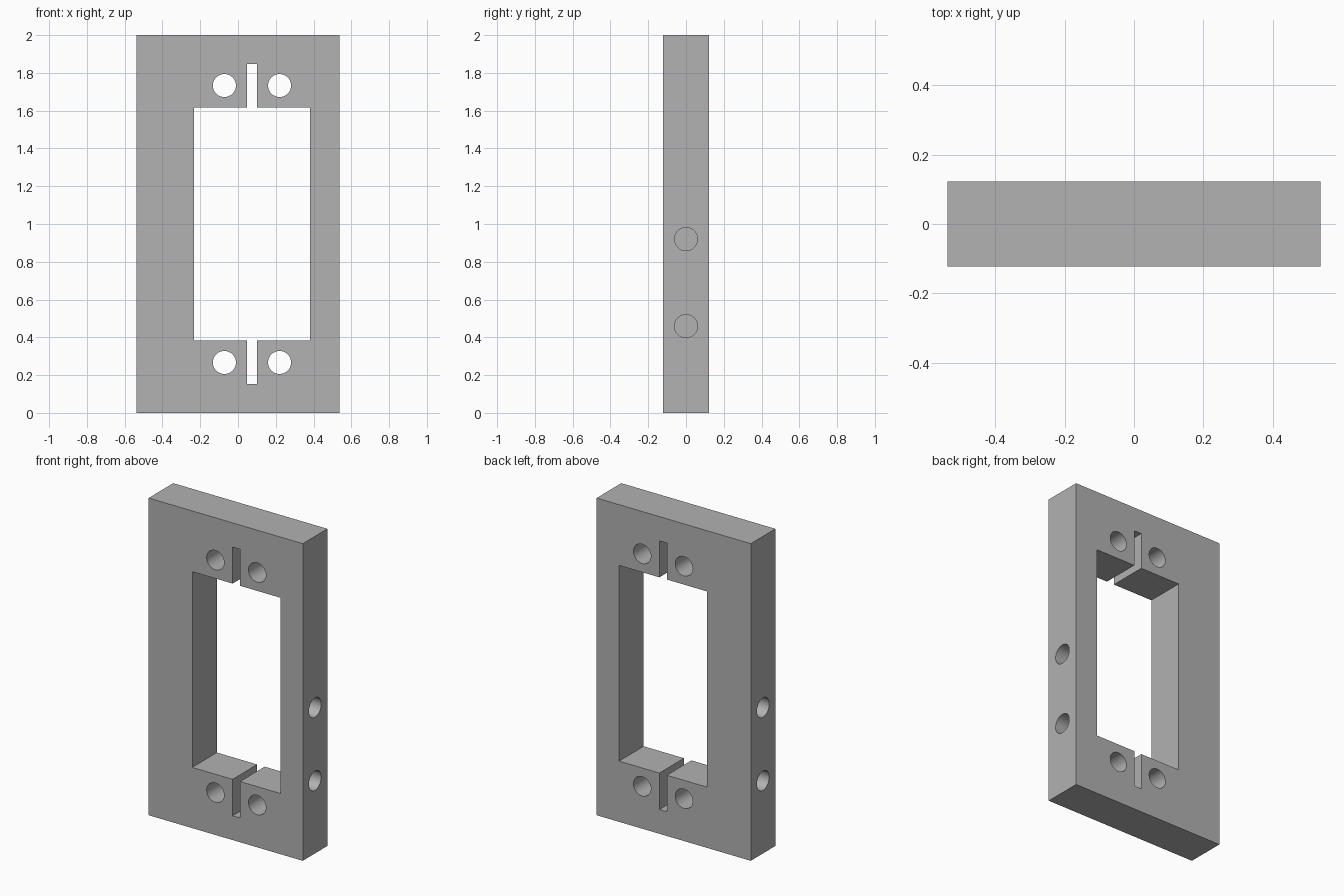
import bpy
import math

cube = bpy.data.objects.get("Cube")
if cube:
    bpy.data.objects.remove(cube, do_unlink=True)

WIDTH, DEPTH, HEIGHT = 1.075, 0.245, 2.0
MID_X, MID_Z = 0.074, HEIGHT / 2      # centre of the window
HOLE_RADIUS = 0.061
SIDE_HOLE_DEPTH = 0.13

grey = bpy.data.materials.new("plain grey")
grey.use_nodes = True
grey.diffuse_color = (0.445, 0.445, 0.445, 1)
grey.node_tree.nodes["Principled BSDF"].inputs["Base Color"].default_value = grey.diffuse_color


def box(name, size, location):
    bpy.ops.mesh.primitive_cube_add(size=1, location=location)
    obj = bpy.context.object
    obj.name = name
    obj.scale = size
    bpy.ops.object.transform_apply(location=False, rotation=False, scale=True)
    return obj


def rod(name, length, location, rotation):
    bpy.ops.mesh.primitive_cylinder_add(vertices=48, radius=HOLE_RADIUS, depth=length,
                                        location=location, rotation=rotation)
    obj = bpy.context.object
    obj.name = name
    return obj


# Plate
plate = box("mounting_plate", (WIDTH, DEPTH, HEIGHT), (0, 0, MID_Z))

# Window and the narrow slots above and below it
cutters = [
    box("window_cutter", (0.614, 1, 1.234), (MID_X, 0, MID_Z)),
    box("slot_cutter", (0.052, 1, 1.694), (MID_X, 0, MID_Z)),
]

# Four screw holes through the plate
for sx in (-1, 1):
    for sz in (-1, 1):
        cutters.append(rod("screw_hole_cutter", 1,
                           (MID_X + sx * 0.146, 0, MID_Z + sz * 0.733),
                           (math.pi / 2, 0, 0)))

# Blind holes in both side edges
for side in (-1, 1):
    for z in (0.459, 0.92):
        cutters.append(rod("side_hole_cutter", 2 * SIDE_HOLE_DEPTH,
                           (side * WIDTH / 2, 0, z), (0, math.pi / 2, 0)))

# Cut everything out of the plate
bpy.ops.object.select_all(action="DESELECT")
bpy.context.view_layer.objects.active = plate
plate.select_set(True)
for cutter in cutters:
    cutter.hide_render = True
    cut = plate.modifiers.new(cutter.name, "BOOLEAN")
    cut.operation = "DIFFERENCE"
    cut.solver = "EXACT"
    cut.object = cutter
    bpy.ops.object.modifier_apply(modifier=cut.name)
for cutter in cutters:
    bpy.data.objects.remove(cutter, do_unlink=True)

# Smooth hole walls, crisp edges
plate.data.materials.clear()
plate.data.materials.append(grey)
bpy.ops.object.shade_smooth_by_angle(angle=math.radians(30))
